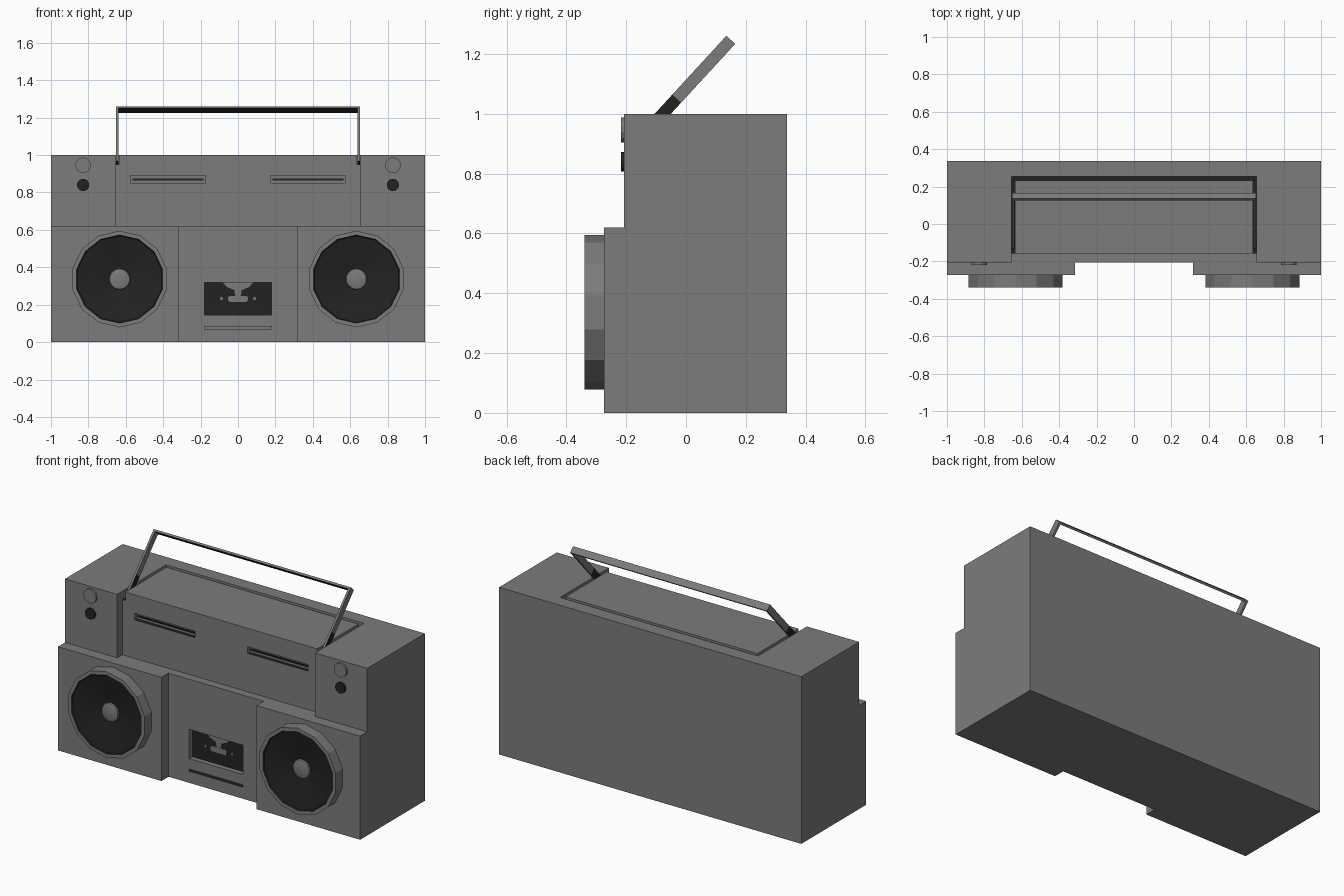
import bpy, bmesh, math
from mathutils import Vector

if "Cube" in bpy.data.objects:
    bpy.data.objects.remove(bpy.data.objects["Cube"], do_unlink=True)


def material(name, v):
    m = bpy.data.materials.new(name)
    m.use_nodes = True
    m.diffuse_color = (v, v, v, 1)
    m.node_tree.nodes["Principled BSDF"].inputs["Base Color"].default_value = (v, v, v, 1)
    return m


GREY, DARK = 0, 1
MATS = [material("case grey", 0.2), material("charcoal", 0.016)]

X, Y, Z = Vector((1, 0, 0)), Vector((0, 1, 0)), Vector((0, 0, 1))
PLAN = (X, Y, Z)      # outline seen from above, extruded in z
FACE = (X, Z, Y)      # outline seen from the front, extruded in y


def finish(name, bm, rule=None):
    """Turn a bmesh into an object, colouring faces with a rule."""
    bmesh.ops.recalc_face_normals(bm, faces=bm.faces)
    bm.normal_update()
    for f in bm.faces:
        if rule:
            f.material_index = rule(f)
    me = bpy.data.meshes.new(name)
    bm.to_mesh(me)
    bm.free()
    for m in MATS:
        me.materials.append(m)
    ob = bpy.data.objects.new(name, me)
    bpy.context.collection.objects.link(ob)
    return ob


def prism(name, pts, lo, hi, frame, rule=None, origin=Vector()):
    """Extrude a flat outline from lo to hi along the frame's third axis."""
    a, b, c = frame
    bm = bmesh.new()
    f = bm.faces.new([bm.verts.new(origin + a * u + b * v + c * lo) for u, v in pts])
    ext = bmesh.ops.extrude_face_region(bm, geom=[f])["geom"]
    bmesh.ops.translate(bm, vec=c * (hi - lo),
                        verts=[g for g in ext if isinstance(g, bmesh.types.BMVert)])
    return finish(name, bm, rule)


def rect(x0, x1, y0, y1):
    return [(x0, y0), (x1, y0), (x1, y1), (x0, y1)]


def circle(x, z, r, n):
    return [(x + r * math.sin(math.tau * i / n), z + r * math.cos(math.tau * i / n))
            for i in range(n)]


def mirrored(half):
    return half + [(-x, y) for x, y in reversed(half)]


def facing(d):
    return lambda f: DARK if f.normal.dot(d) > 0.9 else GREY


def all_dark(f):
    return DARK


def cut(target, cutter):
    """Subtract the cutter, apply the result and discard the cutter."""
    mod = target.modifiers.new("cut", "BOOLEAN")
    mod.operation, mod.solver, mod.object = "DIFFERENCE", "EXACT", cutter
    cutter.hide_render = True
    bpy.context.view_layer.objects.active = target
    bpy.ops.object.modifier_apply(modifier=mod.name)
    bpy.data.objects.remove(cutter, do_unlink=True)


# Lower case with two forward speaker housings
lower = prism("lower_case", mirrored([(0.315, -0.207), (0.315, -0.274), (1, -0.274), (1, 0.338)]),
              0, 0.62, PLAN)
# Upper case with a recessed centre panel between the control pods
upper = prism("upper_case", mirrored([(0.655, -0.158), (0.655, -0.207), (1, -0.207), (1, 0.338)]),
              0.62, 1.0, PLAN)

# Cassette window and the slot below it
cut(lower, prism("window_cutter", rect(-0.178, 0.178, 0.145, 0.32), -0.25, -0.177, FACE, facing(Y)))
cut(lower, prism("slot_cutter", rect(-0.178, 0.178, 0.069, 0.083), -0.25, -0.187, FACE, facing(-Z)))

# U-shaped groove that the handle folds into
cut(upper, prism("groove_cutter",
                 mirrored([(0.635, 0.232), (0.635, -0.18), (0.655, -0.18), (0.655, 0.255)]),
                 0.95, 1.05, PLAN, facing(-Z)))

# Tuner slots with a dark scale line
for side, s in (("right", -1), ("left", 1)):
    x0, x1 = sorted((s * 0.175, s * 0.575))
    cut(upper, prism("tuner_cutter", rect(x0, x1, 0.85, 0.89), -0.2, -0.138, FACE, facing(-Z)))
    prism(side + "_tuner_scale", rect(x0 + 0.01, x1 - 0.01, 0.865, 0.874), -0.145, -0.137,
          FACE, all_dark)

# Cassette details on the window floor
prism("cassette_label", mirrored([(0.082, 0.32), (0.06, 0.295), (0.02, 0.278), (0.014, 0.245)]),
      -0.182, -0.176, FACE)
prism("cassette_bridge", mirrored([(0.044, 0.247), (0.053, 0.24), (0.053, 0.222), (0.044, 0.215)]),
      -0.183, -0.176, FACE)
for side, s in (("right", -1), ("left", 1)):
    prism(side + "_cassette_hub", circle(s * 0.088, 0.233, 0.009, 6), -0.182, -0.176, FACE)


# Speakers: rim, shallow dark cone and domed centre, turned around the y axis
def speaker(name, cx, cz, n=14):
    profile = [(0.258, -0.27), (0.258, -0.34), (0.236, -0.34), (0.231, -0.334),
               (0.057, -0.3), (0.054, -0.308), (0.032, -0.314)]
    bm = bmesh.new()
    rings = [[bm.verts.new((u, y, v)) for u, v in circle(cx, cz, r, n)] for r, y in profile]
    for a, b in zip(rings, rings[1:]):
        for i in range(n):
            j = (i + 1) % n
            bm.faces.new((a[i], a[j], b[j], b[i]))
    bm.faces.new(rings[-1])
    bm.faces.new(rings[0])

    def cone(f):
        c = f.calc_center_median()
        r = math.hypot(c.x - cx, c.z - cz)
        return DARK if 0.06 < r < 0.235 and c.y < -0.28 else GREY
    ob = finish(name, bm, cone)
    bpy.ops.object.select_all(action="DESELECT")
    ob.select_set(True)
    bpy.context.view_layer.objects.active = ob
    bpy.ops.object.shade_smooth_by_angle(angle=math.radians(20))


# Speakers and control knobs on each side
for side, s in (("right", -1), ("left", 1)):
    speaker(side + "_speaker", s * 0.633, 0.337)
    prism(side + "_large_knob", circle(s * 0.828, 0.946, 0.042, 14), -0.218, -0.2, FACE)
    prism(side + "_small_knob", circle(s * 0.828, 0.84, 0.033, 14), -0.218, -0.2, FACE, all_dark)

# Tilted carrying handle, dark under the grip and at the feet of the arms
up = Vector((0, 0.677, 0.736)).normalized()
across = up.cross(X)
foot = Vector((0, -0.119, 0.955))


def handle_rule(f):
    s = (f.calc_center_median() - foot).dot(up)
    under_grip = f.normal.dot(up) < -0.9
    arm_foot = abs(f.normal.x) > 0.9 and s < 0.11
    return DARK if under_grip or arm_foot else GREY


prism("handle", mirrored([(0.639, 0.385), (0.639, 0.13), (0.639, 0), (0.652, 0),
                          (0.652, 0.13), (0.652, 0.397)]),
      -0.02, 0.02, (X, up, across), handle_rule, foot)
